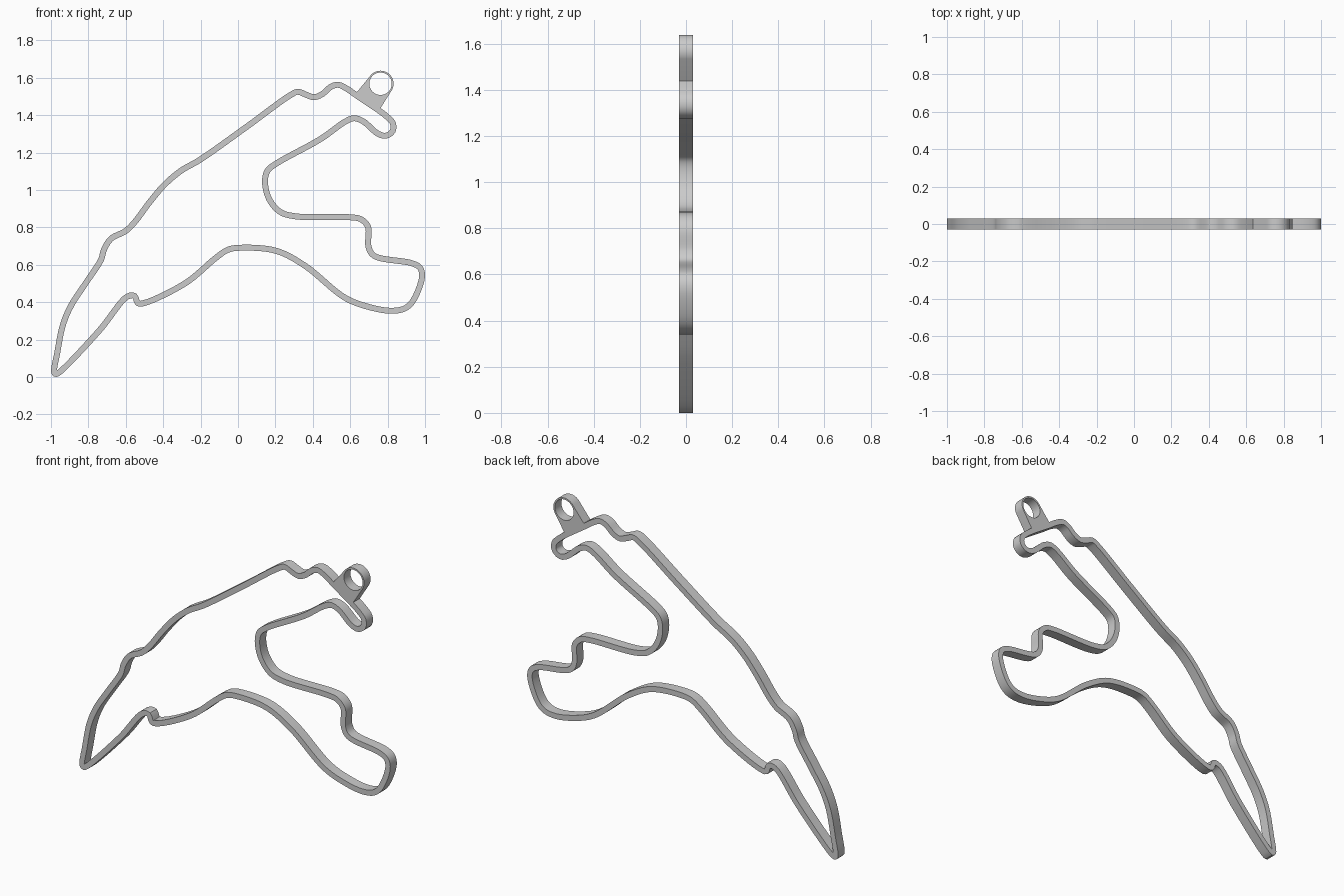
import bpy, bmesh, math
from mathutils import Vector

if "Cube" in bpy.data.objects:
    bpy.data.objects.remove(bpy.data.objects["Cube"])

HALF_DEPTH = 0.03
HALF_WALL = 0.0158
SCALE, X0, Z0 = 187.0, 238.0, 377.3   # sketch units to model units

# Centre line of the wall, traced on the front sketch (x right, second value down)
SKETCH = [
    (54.3, 373), (57.5, 352), (63, 325), (71, 306), (86, 283), (101, 260), (104, 250),
    (111, 239), (126, 231), (135, 222), (150, 202), (165, 184.5), (181, 171), (200, 160),
    (246, 127.5), (291, 95), (298, 92), (306, 95), (314, 97.5), (322, 94.5), (331, 87),
    (338, 85), (346, 88.5), (357, 96), (387, 117), (393, 124), (392.5, 131.5), (386, 136),
    (378, 134), (363, 121.5), (354, 118.5), (345, 122), (321, 139), (276, 164),
    (267.5, 171), (265, 182), (269, 199), (280, 212), (295, 216.5), (350, 217.5),
    (361, 219.5), (368, 227), (368.5, 247), (374, 256), (412, 263.5), (420, 268),
    (422, 277), (413, 301), (405, 308.5), (392, 311), (370, 307.5), (345, 298),
    (305, 266), (276, 251), (240, 248), (228, 250), (216, 258), (186, 283),
    (145, 303), (138, 303.5), (134.5, 296), (127, 297), (100, 330), (60, 372), (56, 374.3),
]


def to_model(p):
    return Vector(((p[0] - X0) / SCALE, (Z0 - p[1]) / SCALE))


def smooth_loop(pts):
    """Closed centripetal spline through the points."""
    out, n = [], len(pts)
    for i in range(n):
        p0, p1, p2, p3 = (pts[(i + k) % n] for k in (-1, 0, 1, 2))
        a, b, c = ((q - p).length ** 0.5 for p, q in ((p0, p1), (p1, p2), (p2, p3)))
        m1 = b * ((p1 - p0) / a - (p2 - p0) / (a + b) + (p2 - p1) / b)
        m2 = b * ((p2 - p1) / b - (p3 - p1) / (b + c) + (p3 - p2) / c)
        steps = max(2, min(8, int((p2 - p1).length / 0.012)))
        for s in range(steps):
            t = s / steps
            out.append((2*t**3 - 3*t**2 + 1) * p1 + (t**3 - 2*t**2 + t) * m1
                       + (3*t**2 - 2*t**3) * p2 + (t**3 - t**2) * m2)
    return out


def finish(obj):
    bpy.ops.object.select_all(action='DESELECT')
    obj.select_set(True)
    bpy.context.view_layer.objects.active = obj
    bpy.ops.object.shade_smooth_by_angle(angle=math.radians(30))


# Outline wall: a rectangular section swept along the closed centre line
path = smooth_loop([to_model(p) for p in SKETCH])
bm = bmesh.new()
rings = []
for i, p in enumerate(path):
    d = (path[(i + 1) % len(path)] - path[i - 1]).normalized()
    side = Vector((-d.y, d.x)) * HALF_WALL
    section = ((1, -1), (1, 1), (-1, 1), (-1, -1))
    rings.append([bm.verts.new((p.x + side.x * s, HALF_DEPTH * y, p.y + side.y * s))
                  for s, y in section])
for i, ring in enumerate(rings):
    prev = rings[i - 1]
    for k in range(4):
        j = (k + 1) % 4
        bm.faces.new((prev[k], prev[j], ring[j], ring[k]))
bmesh.ops.recalc_face_normals(bm, faces=bm.faces)
mesh = bpy.data.meshes.new("outline_wall")
bm.to_mesh(mesh)
bm.free()
wall = bpy.data.objects.new("outline_wall", mesh)
bpy.context.collection.objects.link(wall)
finish(wall)

# Hanging tab: rounded tongue with a round hole, rooted on the wall
centre = to_model((380.5, 84))


def arc(radius, start, end, n):
    return [centre + radius * Vector((math.cos(a), math.sin(a)))
            for a in (math.radians(start + (end - start) * k / n) for k in range(n + 1))]


tongue = [to_model(p) for p in ((379.5, 110), (356, 93.5))] + arc(0.0695, 144, -30, 32)
hole = arc(0.060, 0, 360, 48)[:-1]
curve = bpy.data.curves.new("hanging_tab", 'CURVE')
curve.dimensions = '2D'
curve.fill_mode = 'BOTH'
curve.extrude = HALF_DEPTH
for loop in (tongue, hole):
    spline = curve.splines.new('POLY')
    spline.points.add(len(loop) - 1)
    for point, p in zip(spline.points, loop):
        point.co = (p.x, p.y, 0, 1)
    spline.use_cyclic_u = True
tab = bpy.data.objects.new("hanging_tab", curve)
bpy.context.collection.objects.link(tab)
tab.rotation_euler.x = math.pi / 2
bpy.ops.object.select_all(action='DESELECT')
tab.select_set(True)
bpy.context.view_layer.objects.active = tab
bpy.ops.object.convert(target='MESH')
tab = bpy.context.object
bm = bmesh.new()
bm.from_mesh(tab.data)
bmesh.ops.remove_doubles(bm, verts=bm.verts, dist=1e-5)
bmesh.ops.recalc_face_normals(bm, faces=bm.faces)
bm.to_mesh(tab.data)
bm.free()
finish(tab)
